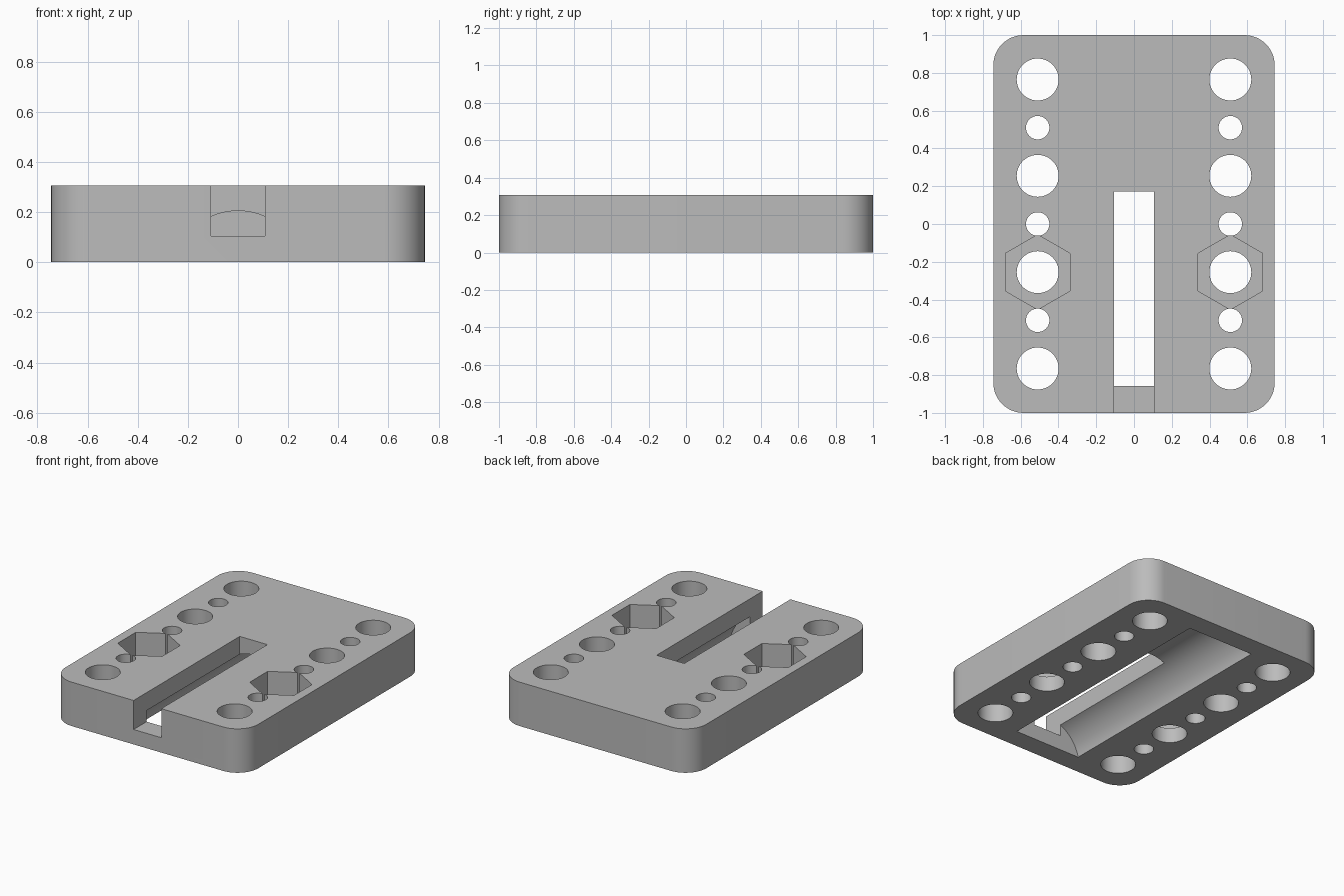
import bpy, bmesh, math

cube = bpy.data.objects.get("Cube")
if cube:
    bpy.data.objects.remove(cube, do_unlink=True)

HALF_X, HALF_Y, HEIGHT, CORNER = 0.745, 1.0, 0.307, 0.16
PITCH = 0.255

grey = bpy.data.materials.new("plain_grey")
grey.use_nodes = True
colour = (0.5, 0.5, 0.5, 1)
grey.diffuse_color = colour
grey.node_tree.nodes["Principled BSDF"].inputs["Base Color"].default_value = colour


def prism(name, outline, z0, z1):
    """Extrude a flat outline from z0 up to z1."""
    bm = bmesh.new()
    face = bm.faces.new([bm.verts.new((x, y, z0)) for x, y in outline])
    top = bmesh.ops.extrude_face_region(bm, geom=[face])
    verts = [v for v in top["geom"] if isinstance(v, bmesh.types.BMVert)]
    bmesh.ops.translate(bm, verts=verts, vec=(0, 0, z1 - z0))
    bmesh.ops.recalc_face_normals(bm, faces=bm.faces)
    mesh = bpy.data.meshes.new(name)
    bm.to_mesh(mesh)
    bm.free()
    obj = bpy.data.objects.new(name, mesh)
    bpy.context.collection.objects.link(obj)
    return obj


def arc(cx, cy, radius, start, sweep, steps):
    return [(cx + radius * math.cos(start + sweep * i / steps),
             cy + radius * math.sin(start + sweep * i / steps)) for i in range(steps + 1)]


def ring(cx, cy, radius, sides, start=0.0):
    return arc(cx, cy, radius, start, math.tau, sides)[:-1]


def cut(target, cutter):
    """Subtract the cutter from the target and discard it."""
    cutter.hide_render = True
    mod = target.modifiers.new("cut", 'BOOLEAN')
    mod.operation = 'DIFFERENCE'
    mod.solver = 'EXACT'
    mod.object = cutter
    bpy.context.view_layer.objects.active = target
    bpy.ops.object.modifier_apply(modifier=mod.name)
    bpy.data.objects.remove(cutter, do_unlink=True)


# Plate with rounded corners
outline = []
for i, (sx, sy) in enumerate([(1, 1), (-1, 1), (-1, -1), (1, -1)]):
    outline += arc(sx * (HALF_X - CORNER), sy * (HALF_Y - CORNER), CORNER,
                   i * math.pi / 2, math.pi / 2, 12)
plate = prism("mounting_plate", outline, 0, HEIGHT)
plate.data.materials.append(grey)

# Two rows of alternating large and small holes, with a hexagonal nut pocket
for side in (-1, 1):
    x = side * 2 * PITCH
    for step in range(-3, 4):
        radius = 0.111 if step % 2 else 0.062
        cut(plate, prism("hole_cutter", ring(x, step * PITCH, radius, 48), -0.1, 0.5))
    cut(plate, prism("nut_cutter", ring(x, -PITCH, 0.198, 6, math.pi / 2), 0.105, 0.5))

# Rounded trough in the underside
trough = prism("trough_cutter", ring(0, 0, 0.261, 96), -0.857, 0.857)
trough.rotation_euler.x = math.pi / 2
trough.location.z = -0.056
bpy.context.view_layer.update()
cut(plate, trough)

# Straight slot from the top, open at the front
slot = [(-0.107, -1.1), (0.107, -1.1), (0.107, 0.172), (-0.107, 0.172)]
cut(plate, prism("slot_cutter", slot, 0.104, 0.5))

# Smooth the round walls and keep the edges crisp
bpy.ops.object.select_all(action='DESELECT')
plate.select_set(True)
bpy.context.view_layer.objects.active = plate
bpy.ops.object.shade_smooth_by_angle(angle=math.radians(25))
